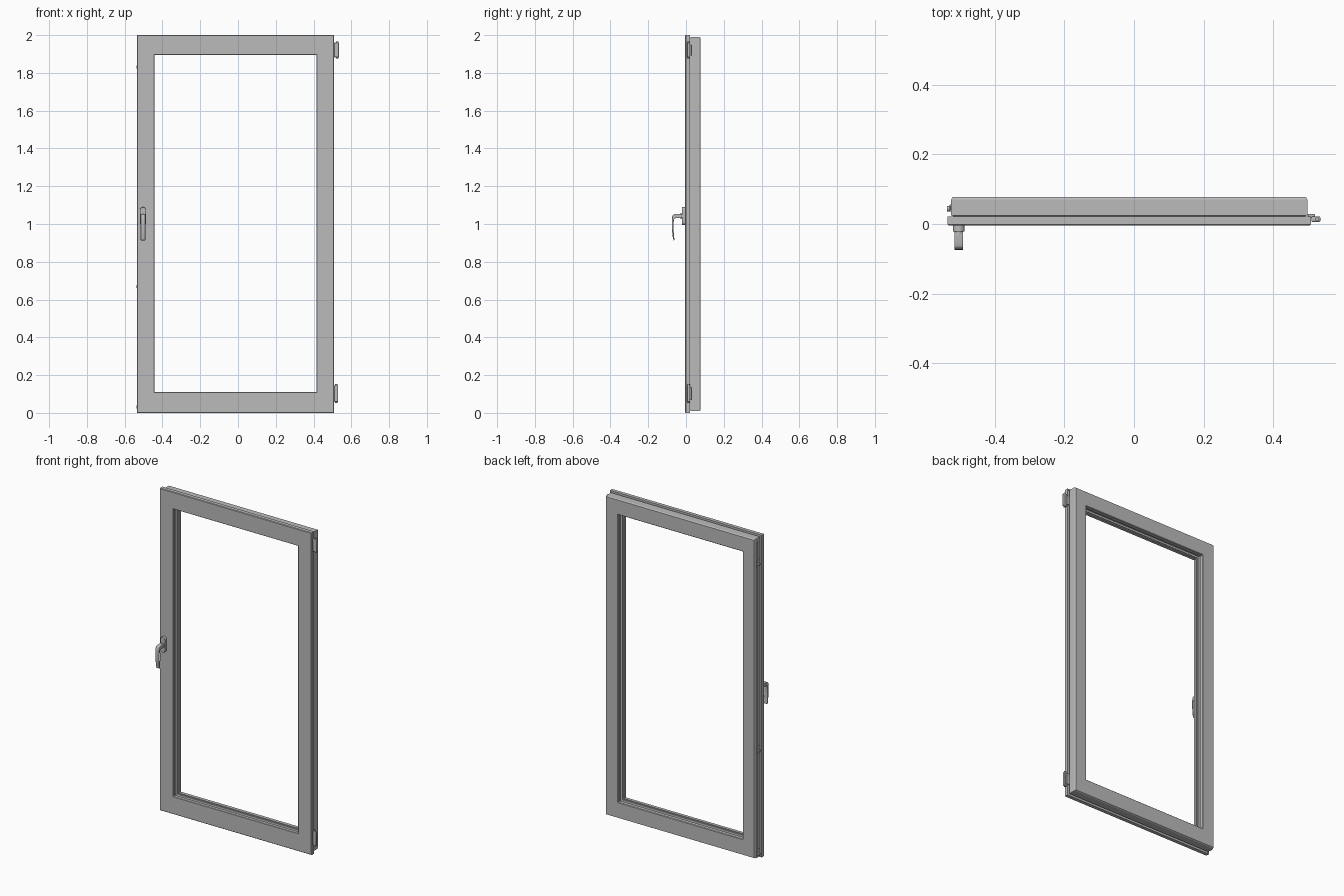
import bpy, bmesh, math
from mathutils import Vector

cube = bpy.data.objects.get("Cube")
if cube:
    bpy.data.objects.remove(cube, do_unlink=True)

grey = bpy.data.materials.new("light grey")
grey.use_nodes = True
grey.diffuse_color = (0.5, 0.5, 0.5, 1)
grey.node_tree.nodes["Principled BSDF"].inputs["Base Color"].default_value = (0.5, 0.5, 0.5, 1)


def finish(bm, name, bevel=0, smooth=False):
    bmesh.ops.recalc_face_normals(bm, faces=bm.faces)
    mesh = bpy.data.meshes.new(name)
    bm.to_mesh(mesh)
    bm.free()
    mesh.materials.append(grey)
    ob = bpy.data.objects.new(name, mesh)
    bpy.context.collection.objects.link(ob)
    if bevel:
        mod = ob.modifiers.new("Rounded edges", "BEVEL")
        mod.width, mod.segments, mod.limit_method = bevel, 3, "ANGLE"
    if smooth:
        bpy.ops.object.select_all(action="DESELECT")
        ob.select_set(True)
        bpy.context.view_layer.objects.active = ob
        bpy.ops.object.shade_smooth_by_angle(angle=math.radians(35))
    return ob


def prism(name, points, depth, bevel=0):
    """Extrude a closed outline of 3D points along a vector."""
    bm = bmesh.new()
    face = bm.faces.new([bm.verts.new(p) for p in points])
    moved = bmesh.ops.extrude_face_region(bm, geom=[face])["geom"]
    bmesh.ops.translate(bm, vec=depth, verts=[v for v in moved if isinstance(v, bmesh.types.BMVert)])
    return finish(bm, name, bevel, True)


def box(name, lo, hi, bevel=0):
    base = [(lo[0], lo[1], lo[2]), (hi[0], lo[1], lo[2]), (hi[0], hi[1], lo[2]), (lo[0], hi[1], lo[2])]
    return prism(name, base, Vector((0, 0, hi[2] - lo[2])), bevel)


def disc(centre, r, axis, n=20):
    """Circle of points in the plane across the given axis."""
    pts = []
    for i in range(n):
        a = 2 * math.pi * i / n
        c, s = r * math.cos(a), r * math.sin(a)
        pts.append(Vector(centre) + Vector({"x": (0, c, s), "y": (c, 0, s), "z": (c, s, 0)}[axis]))
    return pts


# Sash frame: one profile swept around mitred corners
OUTER = (-0.535, 0.508, 0.0, 2.0)
OPENING = (-0.443, 0.415, 0.11, 1.895)
# (reference rectangle, inset towards the opening, y)
profile = [
    (OUTER, 0.003, -0.004), (OUTER, 0, -0.001), (OUTER, 0, 0.021),
    (OUTER, 0.006, 0.021), (OUTER, 0.006, 0.017), (OUTER, 0.016, 0.017),
    (OUTER, 0.016, 0.023), (OUTER, 0.01, 0.025), (OUTER, 0.01, 0.07), (OUTER, 0.014, 0.077),
    (OPENING, -0.003, 0.077), (OPENING, 0, 0.074), (OPENING, 0, 0.053),
    (OPENING, -0.006, 0.053), (OPENING, -0.006, 0.048), (OPENING, -0.018, 0.048),
    (OPENING, -0.018, 0.022), (OPENING, -0.006, 0.022), (OPENING, -0.006, 0.017),
    (OPENING, 0, 0.017), (OPENING, 0, -0.002), (OPENING, -0.002, -0.004),
]
bm = bmesh.new()
rings = []
for sx, sz in ((0, 0), (1, 0), (1, 1), (0, 1)):
    ring = []
    for rect, d, y in profile:
        x = rect[1] - d if sx else rect[0] + d
        z = rect[3] - d if sz else rect[2] + d
        ring.append(bm.verts.new((x, y, z)))
    rings.append(ring)
n = len(profile)
for k in range(4):
    a, b = rings[k], rings[(k + 1) % 4]
    for i in range(n):
        j = (i + 1) % n
        bm.faces.new((a[i], a[j], b[j], b[i]))
finish(bm, "sash_frame")

# Handle rosette: rounded upright plate on the front
HX = -0.503
r, top, bottom = 0.0165, 1.073, 1.011
rose = []
for i in range(21):
    a = math.pi * i / 20
    rose.append((HX + r * math.cos(a), -0.003, top + r * math.sin(a)))
for i in range(21):
    a = math.pi * (1 + i / 20)
    rose.append((HX + r * math.cos(a), -0.003, bottom + r * math.sin(a)))
prism("handle_rosette", rose, Vector((0, -0.019, 0)), 0.002)
prism("handle_collar", disc((HX, -0.02, 1.042), 0.0125, "y"), Vector((0, -0.012, 0)))

# Handle lever: bent side outline, given width
side = [(-0.022, 1.053), (-0.056, 1.053), (-0.067, 1.049), (-0.073, 1.04), (-0.075, 1.02),
        (-0.074, 0.97), (-0.071, 0.935), (-0.066, 0.913),
        (-0.061, 0.915), (-0.064, 0.94), (-0.066, 0.975), (-0.0655, 1.01),
        (-0.063, 1.026), (-0.055, 1.031), (-0.022, 1.031)]
w = 0.0125
prism("handle_lever", [(HX - w, y, z) for y, z in side], Vector((2 * w, 0, 0)), 0.003)


# Hinges on the left edge
def hinge(name, z0, z1, x1):
    box(name + "_block", (0.509, 0.006, z0), (x1, 0.022, z1), 0.004)
    box(name + "_leaf", (0.495, 0.024, z0 + 0.01), (0.516, 0.028, z1 - 0.01))
    box(name + "_bracket", (0.5, 0.017, z0 + 0.01), (0.52, 0.028, z1 - 0.01), 0.002)
    prism(name + "_pin", disc((x1 - 0.01, 0.014, z0 - 0.006), 0.006, "z"), Vector((0, 0, z1 - z0 + 0.012)))


hinge("upper_hinge", 1.882, 1.96, 0.535)
hinge("lower_hinge", 0.058, 0.146, 0.53)

# Lock strip and cams on the right edge
box("lock_strip", (-0.527, 0.04, 0.03), (-0.523, 0.052, 1.97))
for label, z in (("lower", 0.03), ("middle", 0.67), ("upper", 1.83)):
    box(label + "_cam_plate", (-0.529, 0.036, z - 0.02), (-0.522, 0.056, z + 0.03), 0.001)
    prism(label + "_lock_cam", disc((-0.537, 0.044, z), 0.008, "x"), Vector((0.012, 0, 0)))
